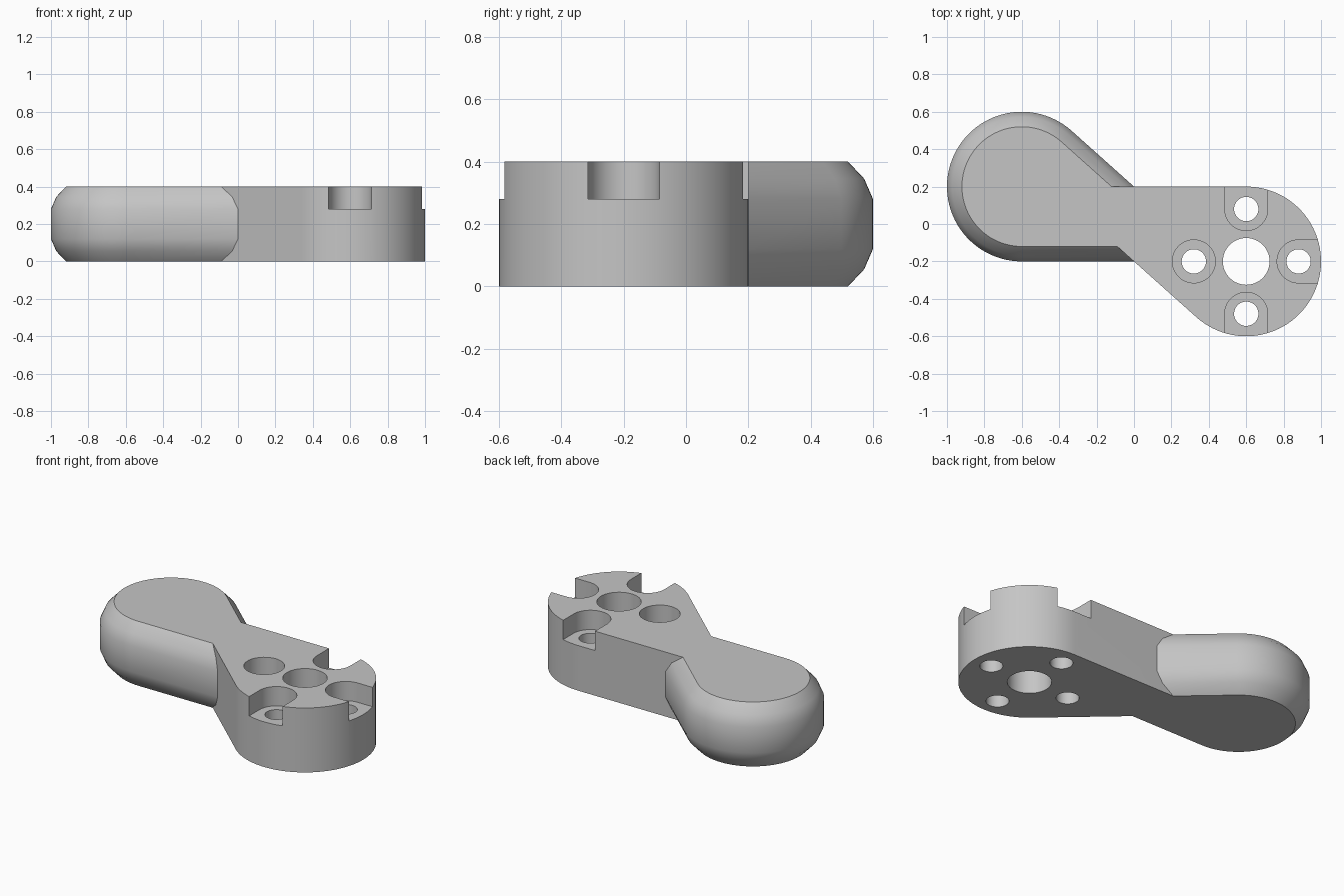
import bpy
import bmesh
from math import sin, cos, pi, atan2, acos, hypot, sqrt
from mathutils import Vector

if "Cube" in bpy.data.objects:
    bpy.data.objects.remove(bpy.data.objects["Cube"], do_unlink=True)

grey = bpy.data.materials.new("plain_grey")
grey.use_nodes = True
colour = (0.56, 0.56, 0.56, 1)
grey.diffuse_color = colour
grey.node_tree.nodes["Principled BSDF"].inputs["Base Color"].default_value = colour

HEIGHT, RADIUS = 0.4, 0.4
HUB = Vector((0.6, -0.2))


def arc(start, end, radius, steps):
    angles = [start + (end - start) * i / steps for i in range(steps + 1)]
    return [Vector((radius * cos(a), radius * sin(a))) for a in angles]


def loft(name, outline, centre, levels):
    """Stack scaled copies of an outline; levels are (scale, z)."""
    bm = bmesh.new()
    rings = [[bm.verts.new((*(centre + p * s), z)) for p in outline]
             for s, z in levels]
    n = len(outline)
    for low, high in zip(rings, rings[1:]):
        for i in range(n):
            j = (i + 1) % n
            bm.faces.new((low[i], low[j], high[j], high[i]))
    bm.faces.new(rings[0][::-1])
    bm.faces.new(rings[-1])
    bmesh.ops.recalc_face_normals(bm, faces=bm.faces)
    mesh = bpy.data.meshes.new(name)
    bm.to_mesh(mesh)
    bm.free()
    mesh.materials.append(grey)
    obj = bpy.data.objects.new(name, mesh)
    bpy.context.collection.objects.link(obj)
    return obj


def combine(target, other, operation):
    mod = target.modifiers.new(operation.lower(), 'BOOLEAN')
    mod.operation, mod.solver, mod.object = operation, 'EXACT', other
    bpy.context.view_layer.objects.active = target
    bpy.ops.object.modifier_apply(modifier=mod.name)
    bpy.data.objects.remove(other, do_unlink=True)


# Teardrop: a round end with two tangents meeting at a tip
tangent = sqrt(HUB.x ** 2 - RADIUS ** 2)
tip = Vector((-HUB.x - tangent, RADIUS))
toward = atan2(tip.y, tip.x)
spread = acos(RADIUS / hypot(*tip))
teardrop = [tip] + arc(toward + spread, toward + 2 * pi - spread, RADIUS, 56)

# Square-edged hub half and round-edged grip half
arm = loft("crank_arm", teardrop, HUB, [(1, 0), (1, HEIGHT)])
edge = [(0.08, 0), (0.028, 0.055), (0, 0.12)]
edge += [(inset, HEIGHT - z) for inset, z in reversed(edge)]
grip = loft("rounded_grip", [-p for p in teardrop], -HUB,
            [(1 - inset / RADIUS, z) for inset, z in edge])
combine(arm, grip, 'UNION')


# Centre bore and four screw holes
def drill(name, centre, radius):
    circle = arc(0, 2 * pi, radius, 48)[:-1]
    cutter = loft(name, circle, centre, [(1, -0.1), (1, HEIGHT + 0.1)])
    combine(arm, cutter, 'DIFFERENCE')


drill("centre_bore", HUB, 0.125)
RECESS, FLOOR = 0.115, 0.28
for k in range(4):
    angle = k * pi / 2
    out = Vector((cos(angle), sin(angle)))
    spot = HUB + out * 0.28
    drill("screw_hole", spot, 0.065)
    # Screw head recess, open to the rim except on the arm side
    if k == 2:
        shape = arc(0, 2 * pi, RECESS, 48)[:-1]
    else:
        shape = arc(angle + pi / 2, angle + 3 * pi / 2, RECESS, 24)
        shape += [shape[-1] + out * 0.3, shape[0] + out * 0.3]
    recess = loft("screw_recess", shape, spot, [(1, FLOOR), (1, HEIGHT + 0.1)])
    combine(arm, recess, 'DIFFERENCE')

# Smooth the curves and keep the machined edges crisp
bpy.ops.object.select_all(action='DESELECT')
arm.select_set(True)
bpy.context.view_layer.objects.active = arm
bpy.ops.object.shade_smooth_by_angle(angle=pi / 6)
